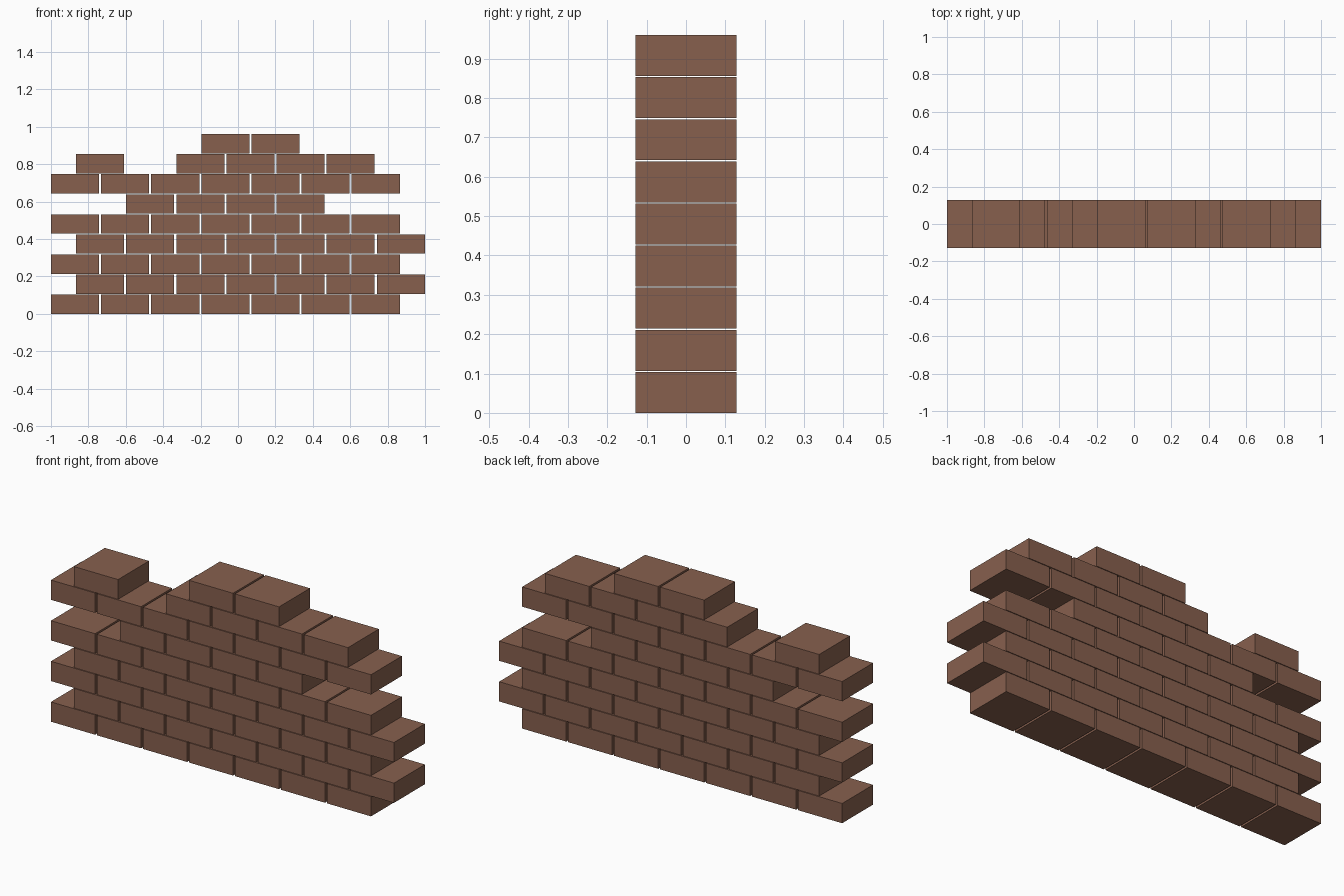
import bpy
import bmesh
from mathutils import Matrix, Vector

cube = bpy.data.objects.get("Cube")
if cube:
    bpy.data.objects.remove(cube, do_unlink=True)

# Brick size and spacing
LENGTH, DEPTH, HEIGHT = 0.257, 0.257, 0.104
STEP_X, STEP_Z = 0.268, 0.107

# Brick positions kept in each course, bottom to top
FULL = range(7)
COURSES = [FULL, FULL, FULL, FULL, FULL, range(1, 5), FULL, (0, 2, 3, 4, 5), (3, 4)]

# Brick colour
colour = (0.242, 0.117, 0.076, 1.0)
brick_mat = bpy.data.materials.new("brick_brown")
brick_mat.use_nodes = True
brick_mat.diffuse_color = colour
bsdf = brick_mat.node_tree.nodes["Principled BSDF"]
bsdf.inputs["Base Color"].default_value = colour
bsdf.inputs["Roughness"].default_value = 0.9

# One shared brick mesh, origin at its lower left corner
mesh = bpy.data.meshes.new("brick")
bm = bmesh.new()
bmesh.ops.create_cube(bm, size=1.0, matrix=Matrix.Diagonal((LENGTH, DEPTH, HEIGHT, 1)))
bmesh.ops.translate(bm, verts=bm.verts, vec=Vector((LENGTH / 2, 0, HEIGHT / 2)))
bm.to_mesh(mesh)
bm.free()
mesh.materials.append(brick_mat)

# Lay the courses in running bond, every second one shifted by half a brick
for row, columns in enumerate(COURSES):
    shift = STEP_X / 2 if row % 2 else 0
    for col in columns:
        brick = bpy.data.objects.new(f"brick_course_{row + 1}_{col + 1}", mesh)
        brick.location = (-1 + shift + col * STEP_X, 0, row * STEP_Z)
        bpy.context.collection.objects.link(brick)
